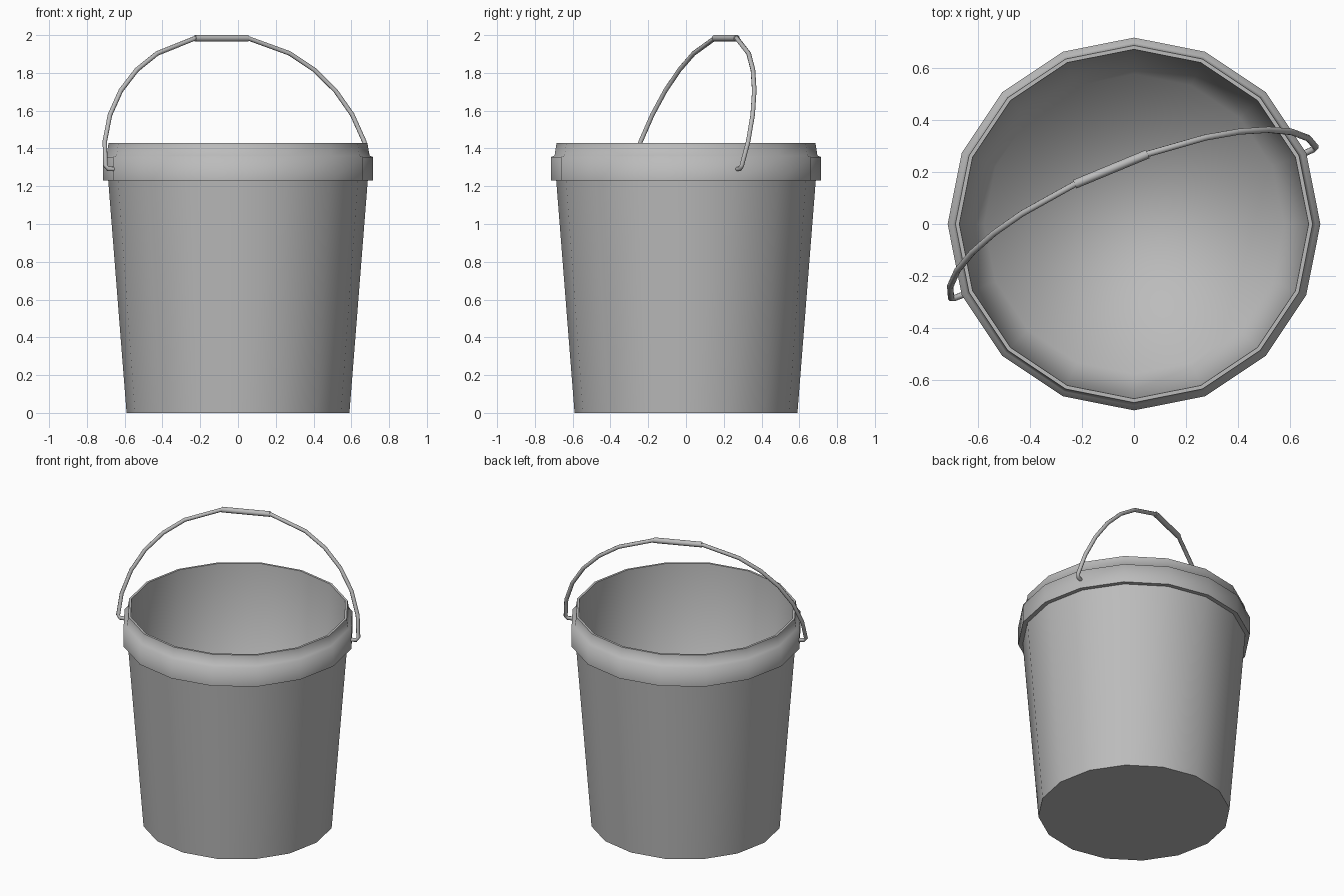
import bpy, bmesh, math
from mathutils import Vector

SIDES = 16

cube = bpy.data.objects.get("Cube")
if cube:
    bpy.data.objects.remove(cube)

grey = bpy.data.materials.new("grey metal")
grey.use_nodes = True
colour = (0.5, 0.5, 0.5, 1)
grey.diffuse_color = colour
grey.node_tree.nodes["Principled BSDF"].inputs["Base Color"].default_value = colour


def finish(bm, name):
    """Turn a bmesh into a smooth shaded object."""
    bmesh.ops.recalc_face_normals(bm, faces=bm.faces)
    for f in bm.faces:
        f.smooth = True
    mesh = bpy.data.meshes.new(name)
    bm.to_mesh(mesh)
    bm.free()
    mesh.materials.append(grey)
    obj = bpy.data.objects.new(name, mesh)
    bpy.context.collection.objects.link(obj)
    return obj


def skin(bm, rings, sharp=()):
    """Bridge rings of points, cap both ends, crease the listed rings."""
    loops = [[bm.verts.new(p) for p in ring] for ring in rings]
    n = len(loops[0])
    for a, b in zip(loops, loops[1:]):
        for i in range(n):
            j = (i + 1) % n
            bm.faces.new((a[i], a[j], b[j], b[i]))
    bm.faces.new(loops[0])
    bm.faces.new(loops[-1])
    for k in sharp:
        for i in range(n):
            bm.edges.get((loops[k][i], loops[k][(i + 1) % n])).smooth = False


def tube(name, path, radius, sides=8):
    """Sweep a round section along a path lying in the handle plane."""
    rings = []
    for i, p in enumerate(path):
        before = path[max(i - 1, 0)]
        after = path[min(i + 1, len(path) - 1)]
        side = (after - before).normalized().cross(plane_normal)
        rings.append([p + radius * (side * math.cos(t) + plane_normal * math.sin(t))
                      for t in (math.tau * s / sides for s in range(sides))])
    bm = bmesh.new()
    skin(bm, rings, (0, len(rings) - 1))
    return finish(bm, name)


# Bucket: outer wall, raised band, stepped rim, inner wall and floor
profile = [(0.59, 0), (0.687, 1.23), (0.715, 1.23), (0.715, 1.355), (0.696, 1.362),
           (0.685, 1.43), (0.67, 1.43), (0.575, 0.02)]
rings = [[(r * math.cos(math.tau * i / SIDES), r * math.sin(math.tau * i / SIDES), z)
          for i in range(SIDES)] for r, z in profile]
bm = bmesh.new()
skin(bm, rings, sharp=(0, 1, 2, 5, 6))
finish(bm, "bucket")

# Handle plane: turned about z and leaning back
turn = math.radians(22.5)
lean = math.radians(18.2)
along = Vector((math.cos(turn), math.sin(turn), 0))
back = Vector((-math.sin(turn), math.cos(turn), 0))
rise = back * math.sin(lean) + Vector((0, 0, math.cos(lean)))
plane_normal = along.cross(rise)
pivot = Vector((0, 0, 1.29))


def on_handle(u, v):
    return pivot + along * u + rise * v


# Wire: hooked end and arc on one half, mirrored to the other
half = [(0.69, 0.0), (0.745, 0.003), (0.757, 0.02)]
half += [(0.76 * math.cos(math.radians(a)), 0.745 * math.sin(math.radians(a)))
         for a in (12, 24, 36, 48, 60, 78.5)]
points = half + [(-u, v) for u, v in reversed(half)]
tube("handle_wire", [on_handle(u, v) for u, v in points], 0.0125)

# Grip: thicker sleeve across the flat top
u, v = half[-1]
tube("handle_grip", [on_handle(u, v), on_handle(-u, v)], 0.0175, 10)
